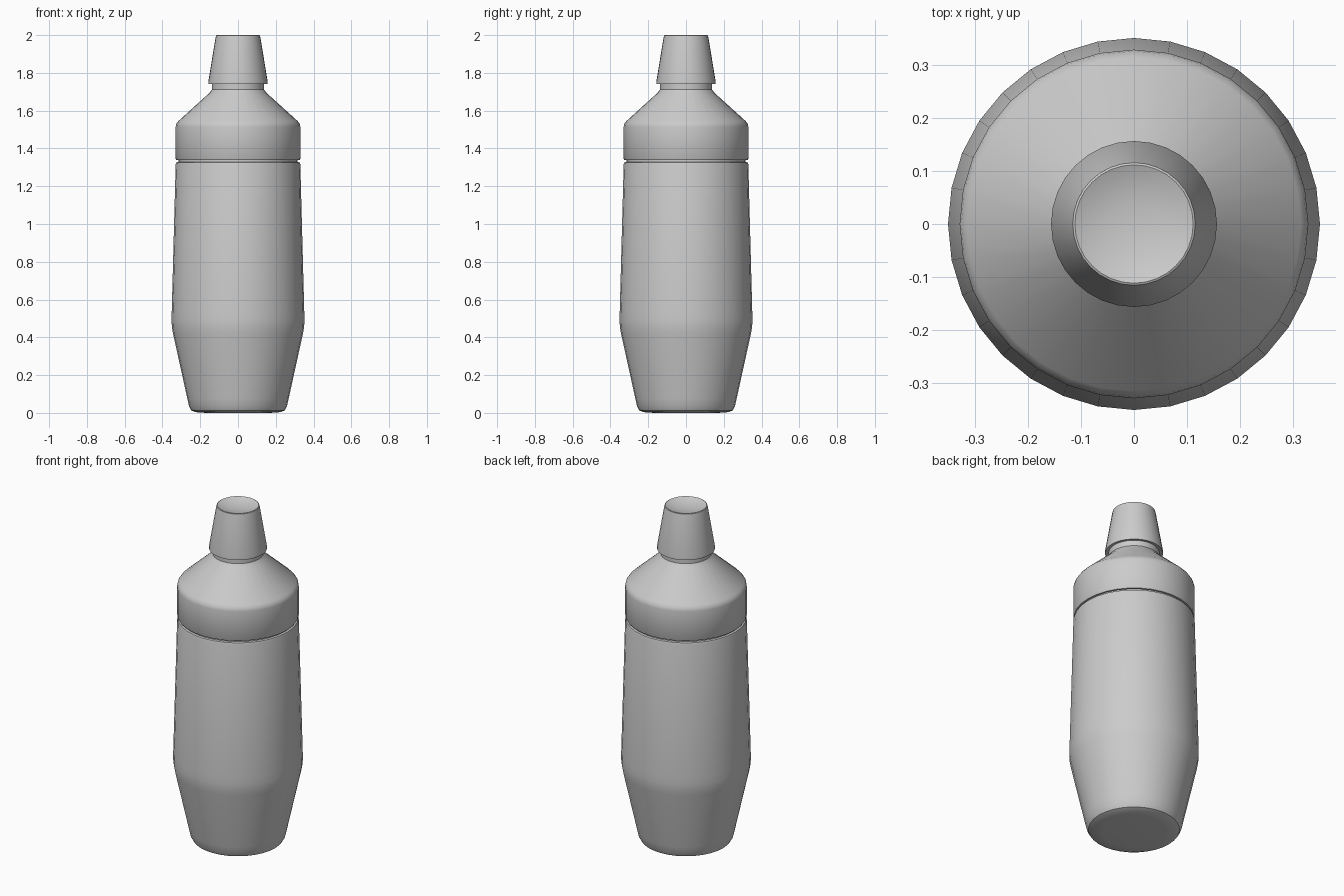
import bpy, bmesh, math

if "Cube" in bpy.data.objects:
    bpy.data.objects.remove(bpy.data.objects["Cube"])

SIDES = 32


def lathe(name, profile, angle=30):
    """Revolve (radius, z) points around z; radius 0 makes a pole."""
    bm = bmesh.new()
    rings = []
    for r, z in profile:
        if r == 0:
            rings.append([bm.verts.new((0, 0, z))])
            continue
        ring = []
        for i in range(SIDES):
            a = 2 * math.pi * i / SIDES
            ring.append(bm.verts.new((r * math.cos(a), r * math.sin(a), z)))
        rings.append(ring)
    for lo, hi in zip(rings, rings[1:]):
        for i in range(SIDES):
            j = (i + 1) % SIDES
            if len(lo) == 1:
                bm.faces.new((lo[0], hi[j], hi[i]))
            elif len(hi) == 1:
                bm.faces.new((lo[i], lo[j], hi[0]))
            else:
                bm.faces.new((lo[i], lo[j], hi[j], hi[i]))
    bmesh.ops.recalc_face_normals(bm, faces=bm.faces)
    me = bpy.data.meshes.new(name)
    bm.to_mesh(me)
    bm.free()
    ob = bpy.data.objects.new(name, me)
    bpy.context.collection.objects.link(ob)
    bpy.ops.object.select_all(action='DESELECT')
    ob.select_set(True)
    bpy.context.view_layer.objects.active = ob
    bpy.ops.object.shade_smooth_by_angle(angle=math.radians(angle))
    return ob


# Tapered cup with rounded base and inner rim
lathe("shaker_body", [
    (0, 0.004), (0.17, 0.0), (0.225, 0.004), (0.247, 0.013), (0.259, 0.035),
    (0.268, 0.075), (0.344, 0.42), (0.350, 0.455), (0.352, 0.49),
    (0.351, 0.53), (0.330, 1.315), (0.327, 1.326), (0.315, 1.328),
    (0.315, 1.36), (0, 1.36)])

# Strainer lid: straight band, sloped shoulder and neck
lathe("shoulder_lid", [
    (0, 1.338), (0.326, 1.338), (0.330, 1.345), (0.330, 1.515),
    (0.327, 1.53), (0.316, 1.545), (0.15, 1.695), (0.138, 1.712),
    (0.138, 1.76), (0, 1.76)])

# Tapered cap with a shallow dished top
lathe("cap", [
    (0, 1.745), (0.146, 1.745), (0.157, 1.742), (0.157, 1.755), (0.119, 1.985),
    (0.116, 1.998), (0.112, 2.0), (0.09, 1.991), (0.05, 1.982), (0, 1.979)])
